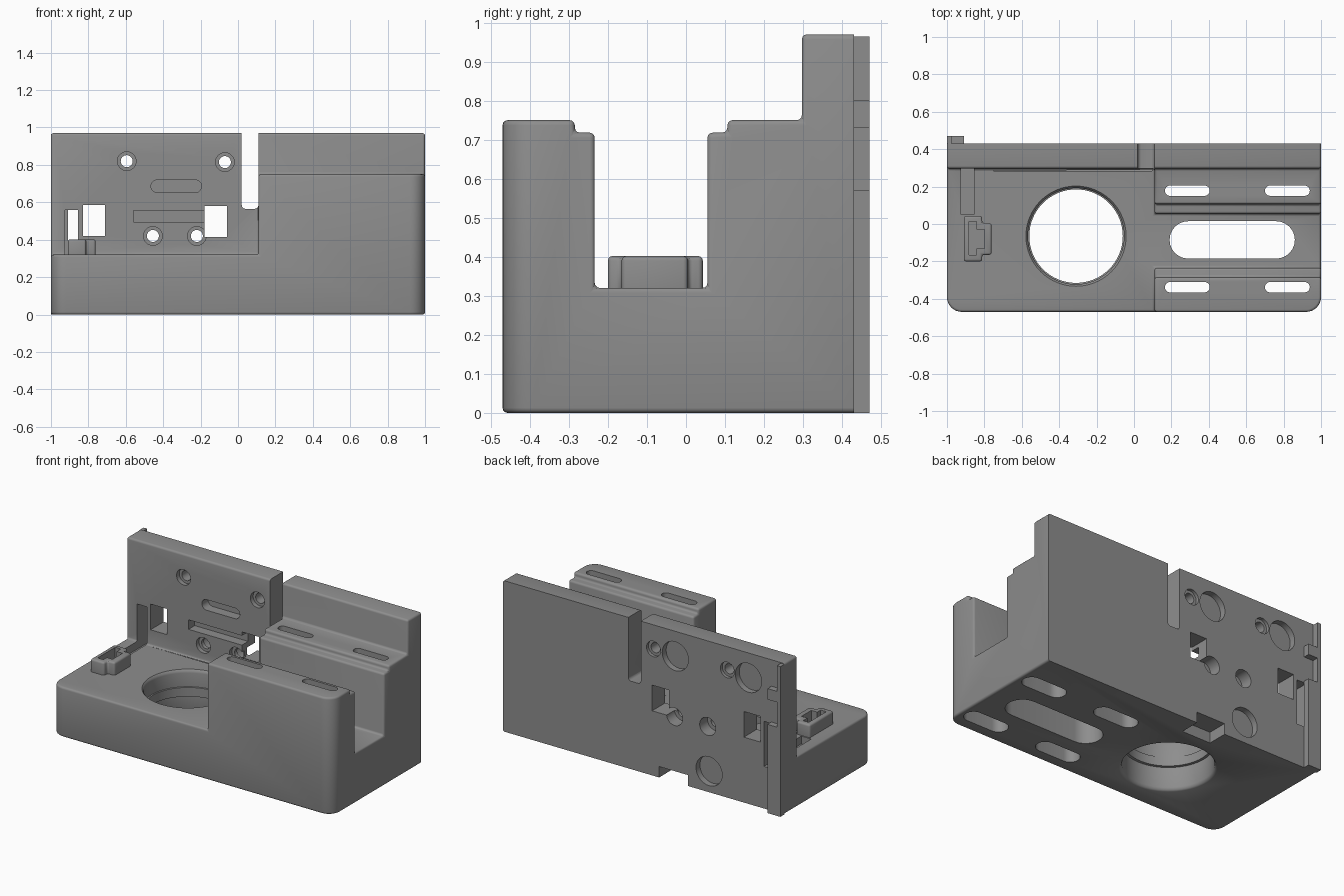
import bpy, bmesh, math

if "Cube" in bpy.data.objects:
    bpy.data.objects.remove(bpy.data.objects["Cube"])

grey = bpy.data.materials.new("mid grey")
grey.diffuse_color = (0.27, 0.27, 0.27, 1)
grey.use_nodes = True
grey.node_tree.nodes["Principled BSDF"].inputs["Base Color"].default_value = grey.diffuse_color


def finish(bm, name):
    bmesh.ops.recalc_face_normals(bm, faces=bm.faces)
    me = bpy.data.meshes.new(name)
    bm.to_mesh(me)
    bm.free()
    me.materials.append(grey)
    ob = bpy.data.objects.new(name, me)
    bpy.context.collection.objects.link(ob)
    return ob


def prism(name, pts, axis, a, b):
    """Extrude a 2D outline along an axis from a to b."""
    place = {"x": lambda u, v, w: (w, u, v),
             "y": lambda u, v, w: (u, w, v),
             "z": lambda u, v, w: (u, v, w)}[axis]
    bm = bmesh.new()
    lo = [bm.verts.new(place(u, v, a)) for u, v in pts]
    hi = [bm.verts.new(place(u, v, b)) for u, v in pts]
    bm.faces.new(lo)
    bm.faces.new(hi)
    n = len(pts)
    for i in range(n):
        j = (i + 1) % n
        bm.faces.new((lo[i], lo[j], hi[j], hi[i]))
    return finish(bm, name)


def rect(u0, u1, v0, v1):
    return [(u0, v0), (u1, v0), (u1, v1), (u0, v1)]


def arc(cx, cy, r, a0, a1, n):
    return [(cx + r * math.cos(math.radians(a0 + (a1 - a0) * i / n)),
             cy + r * math.sin(math.radians(a0 + (a1 - a0) * i / n))) for i in range(n + 1)]


def circle(cx, cy, r, n=32):
    return arc(cx, cy, r, 0, 360, n)[:-1]


def stadium(u0, u1, cv, r):
    return arc(u1 - r, cv, r, -90, 90, 12) + arc(u0 + r, cv, r, 90, 270, 12)


def lathe(name, cx, cy, profile, n=64):
    """Closed solid turned about a vertical axis from (radius, z) points."""
    bm = bmesh.new()
    rings = [[bm.verts.new((x, y, z)) for x, y in circle(cx, cy, r, n)] for r, z in profile]
    bm.faces.new(rings[0])
    bm.faces.new(rings[-1])
    for p, q in zip(rings, rings[1:]):
        for i in range(n):
            j = (i + 1) % n
            bm.faces.new((p[i], p[j], q[j], q[i]))
    return finish(bm, name)


def apply(ob, mod):
    bpy.context.view_layer.objects.active = ob
    bpy.ops.object.modifier_apply(modifier=mod.name)


def cut(ob, cutter):
    m = ob.modifiers.new("cut", "BOOLEAN")
    m.operation = "DIFFERENCE"
    m.solver = "EXACT"
    m.object = cutter
    apply(ob, m)
    bpy.data.objects.remove(cutter)


def cut_prism(ob, pts, axis, a, b):
    cut(ob, prism("cutter", pts, axis, a, b))


def soften(ob, width):
    bm = bmesh.new()
    bm.from_mesh(ob.data)
    bmesh.ops.remove_doubles(bm, verts=bm.verts, dist=1e-5)
    bmesh.ops.dissolve_limit(bm, angle_limit=0.02, verts=bm.verts, edges=bm.edges)
    bm.to_mesh(ob.data)
    bm.free()
    m = ob.modifiers.new("bevel", "BEVEL")
    m.width = width
    m.segments = 3
    m.limit_method = "ANGLE"
    m.angle_limit = math.radians(40)
    m.use_clamp_overlap = False
    apply(ob, m)


# Main housing: block with rounded front corners
outline = ([(1, 0.6), (-1, 0.6)] + arc(-0.92, -0.39, 0.08, 180, 270, 8)
           + arc(0.92, -0.39, 0.08, 270, 360, 8))
body = prism("housing", outline, "z", 0, 0.97)

# Low deck on the left, stepped channel on the right
cut_prism(body, rect(-1.2, 0.11, -0.7, 0.297), "z", 0.32, 1.2)
channel = [(-0.7, 0.75), (-0.285, 0.75), (-0.285, 0.718), (-0.234, 0.718), (-0.234, 0.32),
           (0.055, 0.32), (0.055, 0.718), (0.106, 0.718), (0.106, 0.75), (0.297, 0.75),
           (0.297, 1.2), (-0.7, 1.2)]
cut_prism(body, channel, "x", 0, 1.2)
soften(body, 0.013)

# Flat back face
cut_prism(body, rect(-1.5, 1.5, 0.43, 1), "z", -0.5, 1.5)

# Gap between tall plate and right wall
gap = arc(0.04, 0.585, 0.02, 180, 270, 4) + arc(0.089, 0.585, 0.02, 270, 360, 4)
cut_prism(body, gap + [(0.109, 1.2), (0.02, 1.2)], "y", 0.27, 0.6)

# Round well in the deck
cut(body, lathe("cutter", -0.31, -0.065,
                [(0.29, -0.05), (0.282, 0), (0.272, 0.006), (0.265, 0.02), (0.265, 0.15),
                 (0.25, 0.152), (0.25, 0.21), (0.257, 0.212), (0.257, 0.30),
                 (0.26, 0.312), (0.268, 0.32), (0.268, 0.4)]))

# Channel floor slot and four mounting slots, widened from below
cut_prism(body, stadium(0.19, 0.86, -0.085, 0.1), "z", -0.1, 0.5)
for u in (0.165, 0.70):
    for v in (-0.338, 0.178):
        cut_prism(body, stadium(u, u + 0.24, v, 0.0275), "z", 0.3, 1)
        cut_prism(body, stadium(u - 0.03, u + 0.27, v, 0.0575), "z", -0.1, 0.6)

# Windows in the tall plate and cable groove in the deck
cut_prism(body, rect(-0.83, -0.712, 0.42, 0.585), "y", 0.2, 0.6)
cut_prism(body, rect(-0.18, -0.06, 0.415, 0.58), "y", 0.2, 0.6)
cut_prism(body, rect(-0.925, -0.855, 0.27, 0.56), "y", 0.05, 0.6)

# Shallow recesses on the plate front
cut_prism(body, rect(-0.56, -0.15, 0.495, 0.556), "y", 0.2, 0.36)
cut_prism(body, stadium(-0.465, -0.195, 0.686, 0.034), "y", 0.2, 0.36)

# Screw holes with counterbores on both faces
for x, z, back_r, depth in ((-0.595, 0.82, 0.05, 0.02), (-0.07, 0.815, 0.05, 0.02),
                            (-0.455, 0.42, 0.057, 0.08), (-0.22, 0.42, 0.057, 0.08)):
    cut_prism(body, circle(x, z, 0.032), "y", 0.2, 0.6)
    cut_prism(body, circle(x, z, 0.05), "y", 0.2, 0.325)
    cut_prism(body, circle(x, z, back_r), "y", 0.43 - depth, 0.6)

# Round magnet pockets and bottom notch on the back
for x, z in ((-0.225, 0.81), (-0.745, 0.81), (-0.465, 0.135)):
    cut_prism(body, circle(x, z, 0.093, 48), "y", 0.39, 0.6)
cut_prism(body, rect(-0.315, -0.11, -0.1, 0.07), "y", 0.30, 0.6)

# Notched strip at the back left edge
strip = [(-1, 0), (-0.908, 0), (-0.908, 0.57), (-0.975, 0.57), (-0.975, 0.73),
         (-0.908, 0.73), (-0.908, 0.80), (-0.975, 0.80), (-0.975, 0.965), (-1, 0.965)]
end_strip = prism("end_strip", strip, "y", 0.43, 0.47)

# Connector socket on the deck
shell = [(-0.91, -0.2), (-0.812, -0.2), (-0.812, -0.165), (-0.762, -0.165),
         (-0.762, 0.005), (-0.812, 0.005), (-0.812, 0.043), (-0.91, 0.043)]
socket = prism("connector_socket", shell, "z", 0.28, 0.402)
soften(socket, 0.012)
pocket = [(-0.882, -0.165), (-0.842, -0.165), (-0.842, -0.13), (-0.80, -0.13),
          (-0.80, -0.03), (-0.842, -0.03), (-0.842, 0.013), (-0.882, 0.013)]
cut_prism(socket, pocket, "z", 0.325, 0.6)

# Smooth rounded surfaces, keep hard edges
for ob in (body, end_strip, socket):
    bpy.ops.object.select_all(action="DESELECT")
    ob.select_set(True)
    bpy.context.view_layer.objects.active = ob
    bpy.ops.object.shade_smooth_by_angle(angle=math.radians(35))
